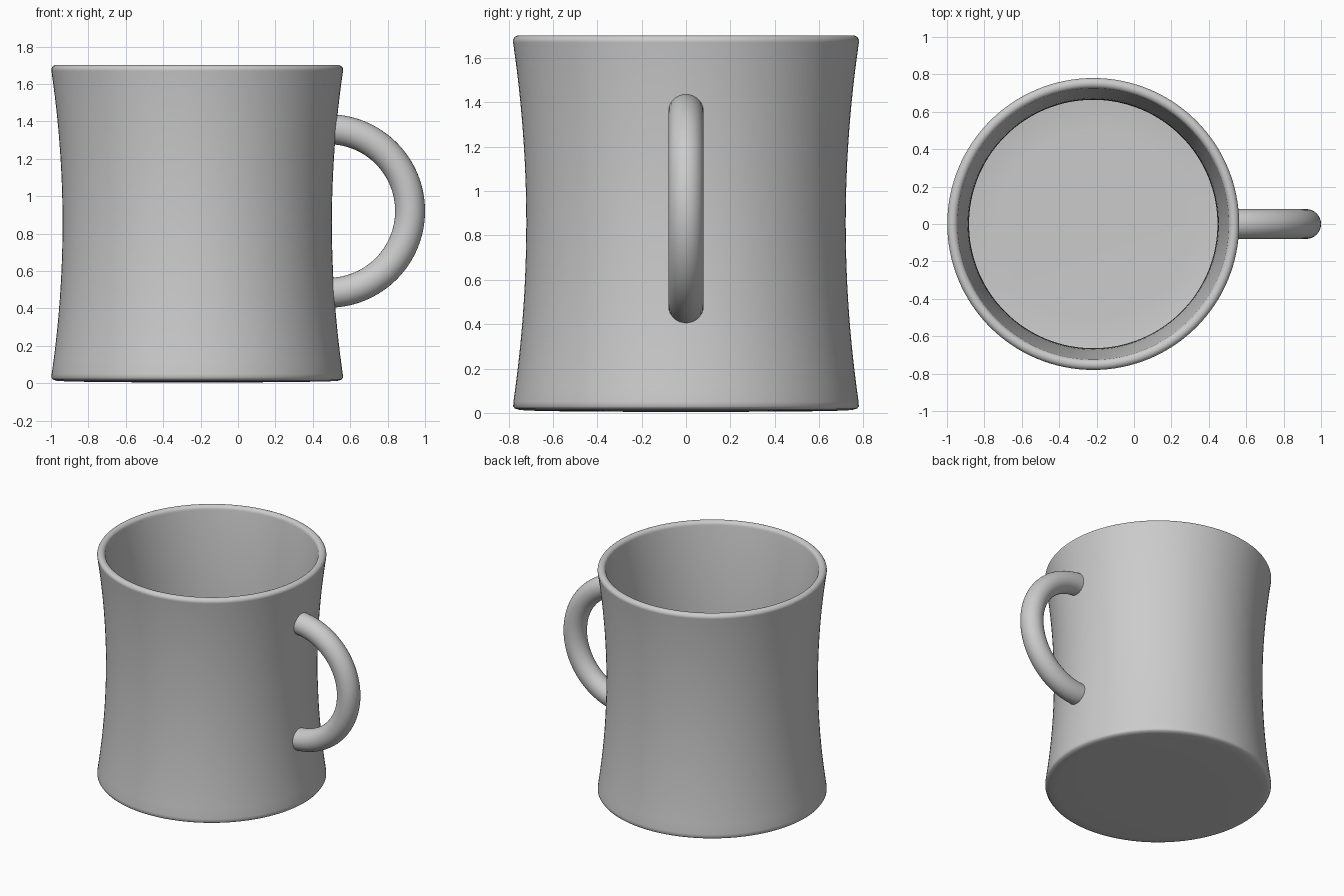
import bpy, bmesh, math

if "Cube" in bpy.data.objects:
    bpy.data.objects.remove(bpy.data.objects["Cube"])

CX = -0.218      # axis of the cup body
WALL = 0.056     # wall thickness
SEG = 128

grey = bpy.data.materials.new("light_grey_ceramic")
grey.diffuse_color = (0.6, 0.6, 0.6, 1)
grey.use_nodes = True
grey.node_tree.nodes["Principled BSDF"].inputs["Base Color"].default_value = grey.diffuse_color


def outer_r(z):
    """Waisted radius of the outside wall."""
    return 0.72 + 0.061 * ((z - 0.855) / 0.825) ** 2


def finish(bm, name, angle):
    bmesh.ops.recalc_face_normals(bm, faces=bm.faces)
    me = bpy.data.meshes.new(name)
    bm.to_mesh(me)
    bm.free()
    me.materials.append(grey)
    ob = bpy.data.objects.new(name, me)
    bpy.context.collection.objects.link(ob)
    bpy.ops.object.select_all(action='DESELECT')
    ob.select_set(True)
    bpy.context.view_layer.objects.active = ob
    bpy.ops.object.shade_smooth_by_angle(angle=math.radians(angle))
    return ob


# cup body: closed profile from underside, up the outside, over the rim, down the inside
profile = [(0, 0.004), (0.5, 0.006), (0.70, 0.01), (0.75, 0.013), (0.772, 0.02), (0.779, 0.03)]
profile += [(outer_r(z), z) for z in [0.05 + i * 1.62 / 24 for i in range(25)]]
rim_r = outer_r(1.675) - WALL / 2
profile += [(rim_r + WALL / 2 * math.cos(a), 1.675 + 0.027 * math.sin(a))
            for a in [math.pi * i / 10 for i in range(11)]]
profile += [(outer_r(z) - WALL, z) for z in [1.66 - i * 1.56 / 24 for i in range(25)]]
profile += [(0.715, 0.08), (0.705, 0.068), (0.68, 0.062), (0.5, 0.06), (0, 0.06)]

bm = bmesh.new()
vs = [bm.verts.new((CX + r, 0, z)) for r, z in profile]
es = [bm.edges.new(p) for p in zip(vs, vs[1:])]
bmesh.ops.spin(bm, geom=vs + es, cent=(CX, 0, 0), axis=(0, 0, 1),
               angle=2 * math.pi, steps=SEG)
bmesh.ops.remove_doubles(bm, verts=bm.verts, dist=1e-4)
finish(bm, "cup_body", 50)

# handle: half ring whose ends are buried in the wall
HX, HZ, RING, TUBE = 0.483, 0.921, 0.437, 0.08
bm = bmesh.new()
circle = bmesh.ops.create_circle(bm, cap_ends=False, radius=TUBE, segments=32)["verts"]
for v in circle:
    v.co = (HX, v.co.y, HZ - RING + v.co.x)
edges = list(bm.edges)
bmesh.ops.spin(bm, geom=circle + edges, cent=(HX, 0, HZ), axis=(0, -1, 0),
               angle=math.pi, steps=64)
bmesh.ops.holes_fill(bm, edges=[e for e in bm.edges if e.is_boundary], sides=0)
finish(bm, "handle", 40)
